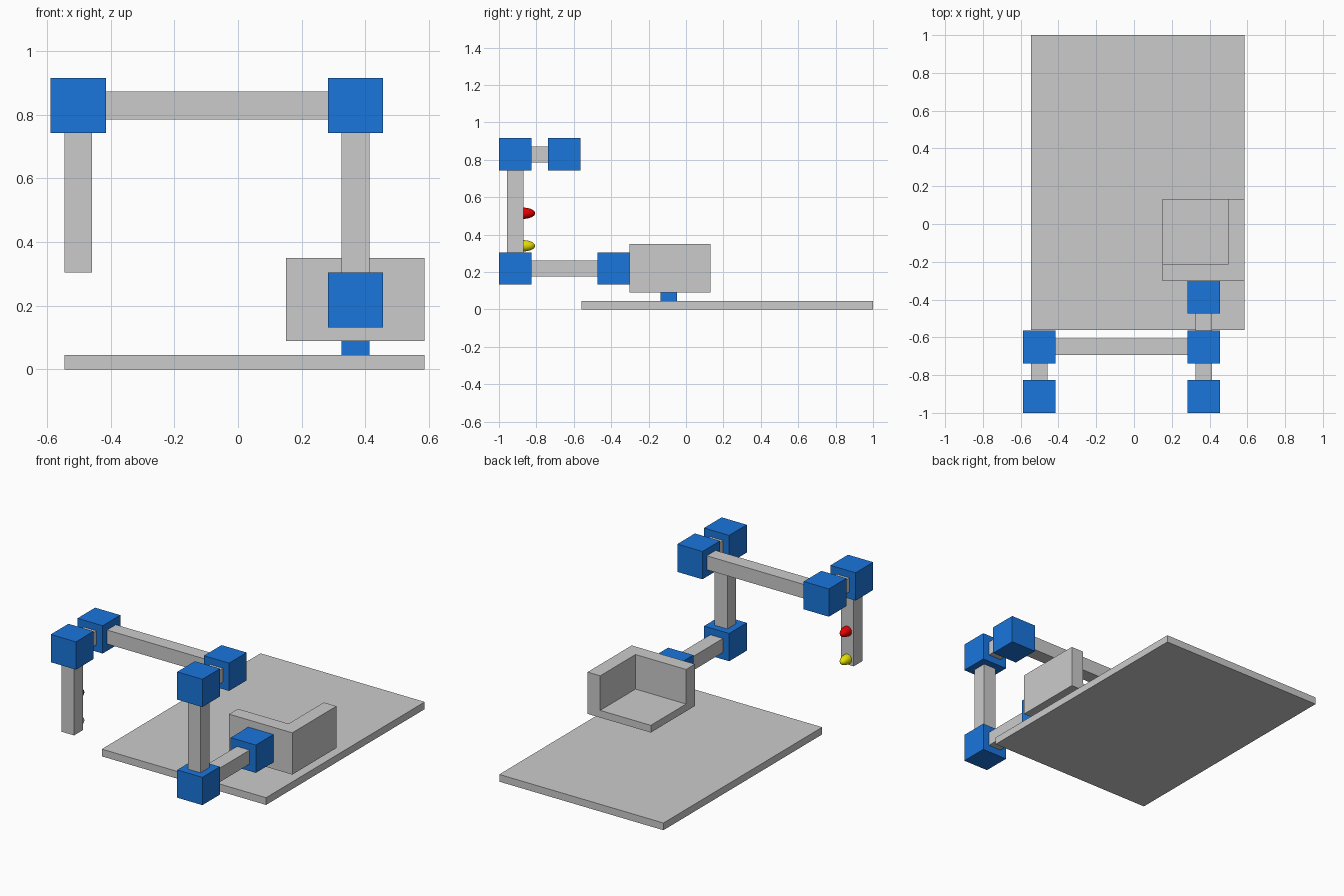
import bpy, bmesh
from mathutils import Matrix

if "Cube" in bpy.data.objects:
    bpy.data.objects.remove(bpy.data.objects["Cube"])


def material(name, rgb):
    m = bpy.data.materials.new(name)
    m.diffuse_color = (*rgb, 1)
    m.use_nodes = True
    m.node_tree.nodes["Principled BSDF"].inputs["Base Color"].default_value = m.diffuse_color
    return m


BLUE = material("blue", (0.01, 0.18, 0.72))
RED = material("red", (0.8, 0.0, 0.0))
YELLOW = material("yellow", (0.8, 0.75, 0.0))


def finish(name, bm, mat=None):
    me = bpy.data.meshes.new(name)
    bm.to_mesh(me)
    bm.free()
    ob = bpy.data.objects.new(name, me)
    bpy.context.collection.objects.link(ob)
    if mat:
        me.materials.append(mat)
    return ob


def box(name, x, y, z, mat=None):
    bm = bmesh.new()
    size = [b - a for a, b in (x, y, z)]
    mid = [(a + b) / 2 for a, b in (x, y, z)]
    bmesh.ops.create_cube(bm, size=1, matrix=Matrix.Translation(mid) @ Matrix.Diagonal((*size, 1)))
    return finish(name, bm, mat)


def span(c, half):
    return (c - half, c + half)


J, L = 0.0865, 0.0435              # half widths of joints and links
XR, XL = 0.3685, -0.5015           # arm centre lines
YF, YB, YA = -0.9135, -0.651, -0.388
ZL, ZH = 0.2185, 0.8285

# base plate and turntable pivot
box("base_plate", (-0.545, 0.585), (-0.56, 1.0), (0, 0.045))
box("base_pivot", span(XR, L), (-0.135, -0.048), (0.045, 0.09), BLUE)

# corner bracket: L-shaped wall extruded up, on a thin floor
bm = bmesh.new()
outline = [(0.15, -0.302), (0.585, -0.302), (0.585, 0.132), (0.498, 0.132), (0.498, -0.215), (0.15, -0.215)]
face = bm.faces.new([bm.verts.new((x, y, 0.09)) for x, y in outline])
ext = bmesh.ops.extrude_face_region(bm, geom=[face])
bmesh.ops.translate(bm, vec=(0, 0, 0.26), verts=[v for v in ext["geom"] if isinstance(v, bmesh.types.BMVert)])
bmesh.ops.recalc_face_normals(bm, faces=bm.faces)
finish("bracket_walls", bm)
box("bracket_floor", (0.15, 0.498), (-0.215, 0.132), (0.09, 0.135))

# cube joints
joints = {"shoulder": (XR, YA, ZL), "lower_elbow": (XR, YF, ZL), "upper_elbow": (XR, YF, ZH),
          "beam_right": (XR, YB, ZH), "beam_left": (XL, YB, ZH), "wrist": (XL, YF, ZH)}
for name, (x, y, z) in joints.items():
    box(name + "_joint", span(x, J), span(y, J), span(z, J), BLUE)

# grey links between joints
box("shoulder_link", span(XR, L), (YF + J, YA - J), span(ZL, L))
box("upright_link", span(XR, L), span(YF, L), (ZL + J, ZH - J))
box("right_short_link", span(XR, L), (YF + J, YB - J), span(ZH, L))
box("cross_beam", (XL + J, XR - J), span(YB, L), span(ZH, L))
box("left_short_link", span(XL, L), (YF + J, YB - J), span(ZH, L))
box("end_link", span(XL, L), span(YF, L), (0.305, ZH - J))

# indicator lamps, bulging from the back of the end link
for name, z, mat in (("red_lamp", 0.514, RED), ("yellow_lamp", 0.34, YELLOW)):
    bm = bmesh.new()
    bmesh.ops.create_uvsphere(bm, u_segments=32, v_segments=16, radius=1,
                              matrix=Matrix.Translation((XL, YF + L, z)) @ Matrix.Diagonal((0.03, 0.063, 0.03, 1)))
    for f in bm.faces:
        f.smooth = True
    finish(name, bm, mat)
